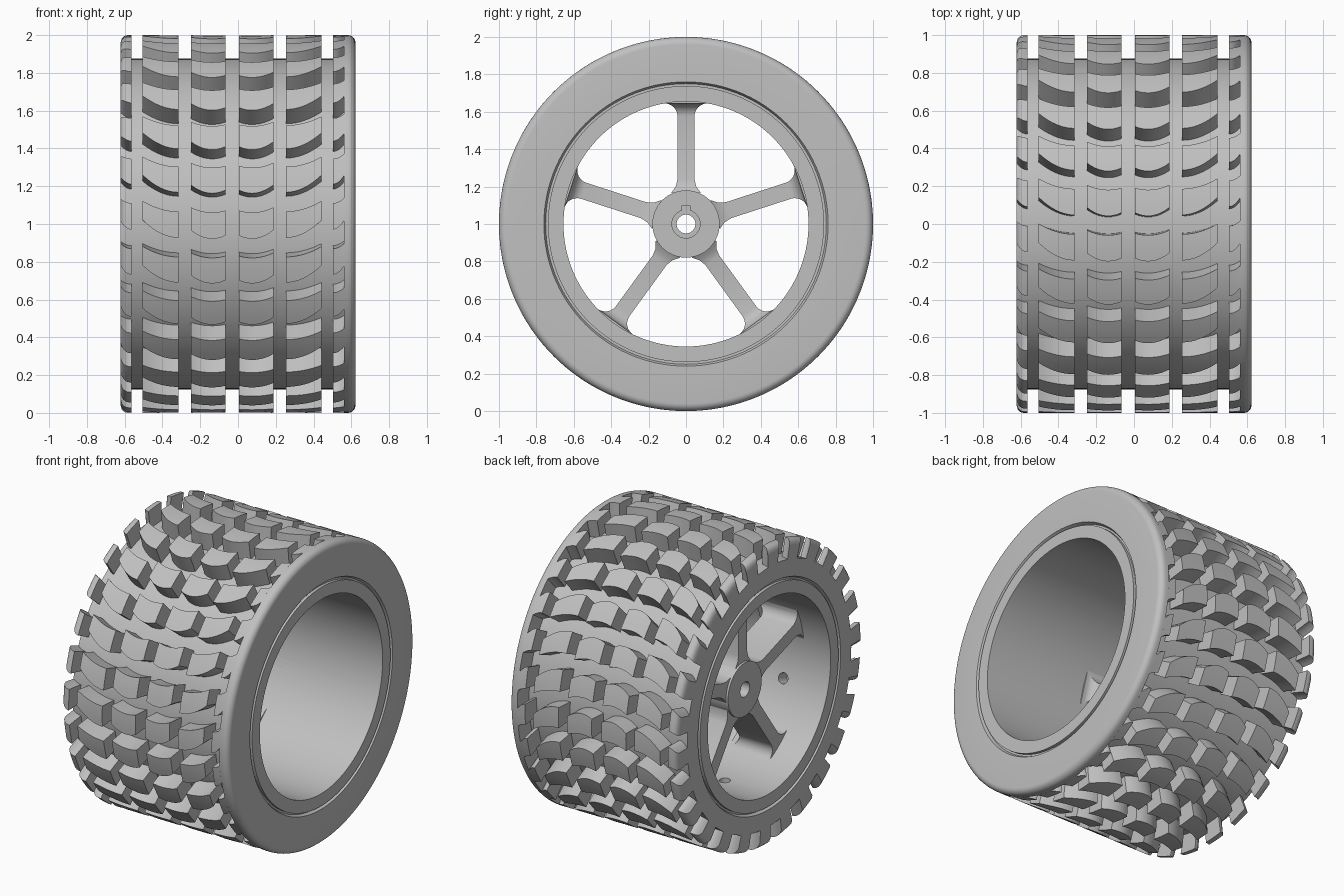
import bpy, bmesh, math
from math import sin, cos, radians, pi
from mathutils import Matrix

if "Cube" in bpy.data.objects:
    bpy.data.objects.remove(bpy.data.objects["Cube"])

grey = bpy.data.materials.new("light grey")
grey.use_nodes = True
colour = (0.53, 0.53, 0.53, 1)
grey.diffuse_color = colour
grey.node_tree.nodes["Principled BSDF"].inputs["Base Color"].default_value = colour


def finish(name, bm):
    """Turn a bmesh built around the axle into an object standing on the ground."""
    bmesh.ops.recalc_face_normals(bm, faces=bm.faces)
    mesh = bpy.data.meshes.new(name)
    bm.to_mesh(mesh)
    bm.free()
    mesh.materials.append(grey)
    ob = bpy.data.objects.new(name, mesh)
    bpy.context.collection.objects.link(ob)
    ob.location.z = 1
    return ob


def activate(ob):
    bpy.ops.object.select_all(action='DESELECT')
    ob.select_set(True)
    bpy.context.view_layer.objects.active = ob


def smooth(ob):
    activate(ob)
    bpy.ops.object.shade_smooth_by_angle(angle=radians(30))


def cut(ob, cutter):
    cutter.hide_render = True
    mod = ob.modifiers.new("cut", 'BOOLEAN')
    mod.operation = 'DIFFERENCE'
    mod.solver = 'EXACT'
    mod.object = cutter
    activate(ob)
    bpy.ops.object.modifier_apply(modifier=mod.name)
    bpy.data.objects.remove(cutter)


def point(x, r, a):
    """Angle a runs upwards from the front."""
    return (x, -r * cos(a), r * sin(a))


def skin(bm, rings, closed):
    n = len(rings[0])
    pairs = list(zip(rings, rings[1:])) + ([(rings[-1], rings[0])] if closed else [])
    for a, b in pairs:
        for i in range(n):
            bm.faces.new((a[i], a[(i + 1) % n], b[(i + 1) % n], b[i]))
    if not closed:
        bm.faces.new(rings[0])
        bm.faces.new(rings[-1])


def lathe(name, profile, steps):
    bm = bmesh.new()
    rings = [[bm.verts.new(point(x, r, 2 * pi * s / steps)) for x, r in profile]
             for s in range(steps)]
    skin(bm, rings, True)
    return finish(name, bm)


END, FLANGE, BASE, BORE, FILLET = 0.622, 0.56, 0.875, 0.655, 0.04

# Tyre carcass and rim barrel, with a rounded flange on the left end
corner = [(END - FILLET + FILLET * sin(t), 1 - FILLET + FILLET * cos(t))
          for t in (i * pi / 12 for i in range(7))]


def rim_groove(side):
    x, d = side * END, side * (END - 0.02)
    return [(x, 0.76), (d, 0.75), (d, 0.738), (x, 0.738)]


profile = [(-END, BORE)] + rim_groove(-1)[::-1] + [(-END, BASE), (FLANGE, BASE), (FLANGE, 1)]
profile += corner + rim_groove(1) + [(END, BORE)]
tyre = lathe("tyre_and_rim", profile, 120)

# Small blind holes in the barrel, midway between spokes
bm = bmesh.new()
for k in range(5):
    turn = Matrix.Rotation(radians(36 + 72 * k), 4, 'X')
    bmesh.ops.create_cone(bm, cap_ends=True, segments=20, radius1=0.035, radius2=0.035,
                          depth=0.2, matrix=turn @ Matrix.Translation((-0.29, 0, 0.65)))
cut(tyre, finish("hole_cutter", bm))
smooth(tyre)

# Tread lugs: columns as start, end, low angle, rise, position of the low point
columns = [(-END, -0.565, -1.65, 2.5, 1), (-0.505, -0.315, -4.2, 5.4, 1),
           (-0.25, -0.067, -4.5, 6.8, 0.62)]
MIDDLE, LUGS, SPAN, SEG = -0.031, 26, 8, 8


def lug(bm, column, start, mirrored):
    x0, x1, low, rise, dip = column
    rings = []
    for i in range(SEG + 1):
        u = i / SEG
        x = x0 + (x1 - x0) * u
        top = 1
        inset = x + END
        if not mirrored and inset < FILLET:
            top -= FILLET - math.sqrt(FILLET ** 2 - (FILLET - inset) ** 2)
        if mirrored:
            x = 2 * MIDDLE - x
        # The upper edge curves less than the lower one
        bend = rise * (u - dip) ** 2
        a, span = start + low + bend, SPAN - 0.4 * bend
        section = [(BASE - 0.01, 0)] + [(top, span * k / 3) for k in range(4)] + [(BASE - 0.01, span)]
        rings.append([bm.verts.new(point(x, r, radians(a + b))) for r, b in section])
    skin(bm, rings, False)


bm = bmesh.new()
for k in range(LUGS):
    for column in columns:
        for mirrored in (False, True):
            lug(bm, column, k * 360 / LUGS, mirrored)
smooth(finish("tread_lugs", bm))

# Hub with a stepped bore and a blind keyway
FRONT, BACK, STEP = -0.44, -0.14, -0.38
hub = lathe("hub", [(FRONT, 0.05), (FRONT, 0.18), (BACK, 0.18), (BACK, 0.075),
                    (STEP, 0.075), (STEP, 0.05)], 64)
bm = bmesh.new()
bmesh.ops.create_cube(bm, size=1, matrix=Matrix.Translation((STEP + 0.5, 0, 0.075))
                      @ Matrix.Diagonal((1, 0.05, 0.04, 1)))
cut(hub, finish("keyway_cutter", bm))
smooth(hub)

# Five deep spokes, flared at the hub and the barrel: half width, radius, back edge
arc = [i * pi / 12 for i in range(7)]
stations = [(0.08, 0.165, -0.15), (0.055, 0.2, -0.175), (0.045, 0.24, -0.185)]
stations += [(0.115 - 0.07 * cos(t), 0.575 + 0.07 * sin(t), -0.115 - 0.07 * cos(t)) for t in arc]
stations += [(0.115, 0.665, -0.115)]
for k in range(5):
    bm = bmesh.new()
    rings = [[bm.verts.new(co) for co in ((-0.425, -w, r), (-0.425, w, r), (back, w, r), (back, -w, r))]
             for w, r, back in stations]
    skin(bm, rings, False)
    bmesh.ops.rotate(bm, verts=bm.verts, matrix=Matrix.Rotation(radians(72 * k), 3, 'X'))
    smooth(finish(f"spoke_{k + 1}", bm))
